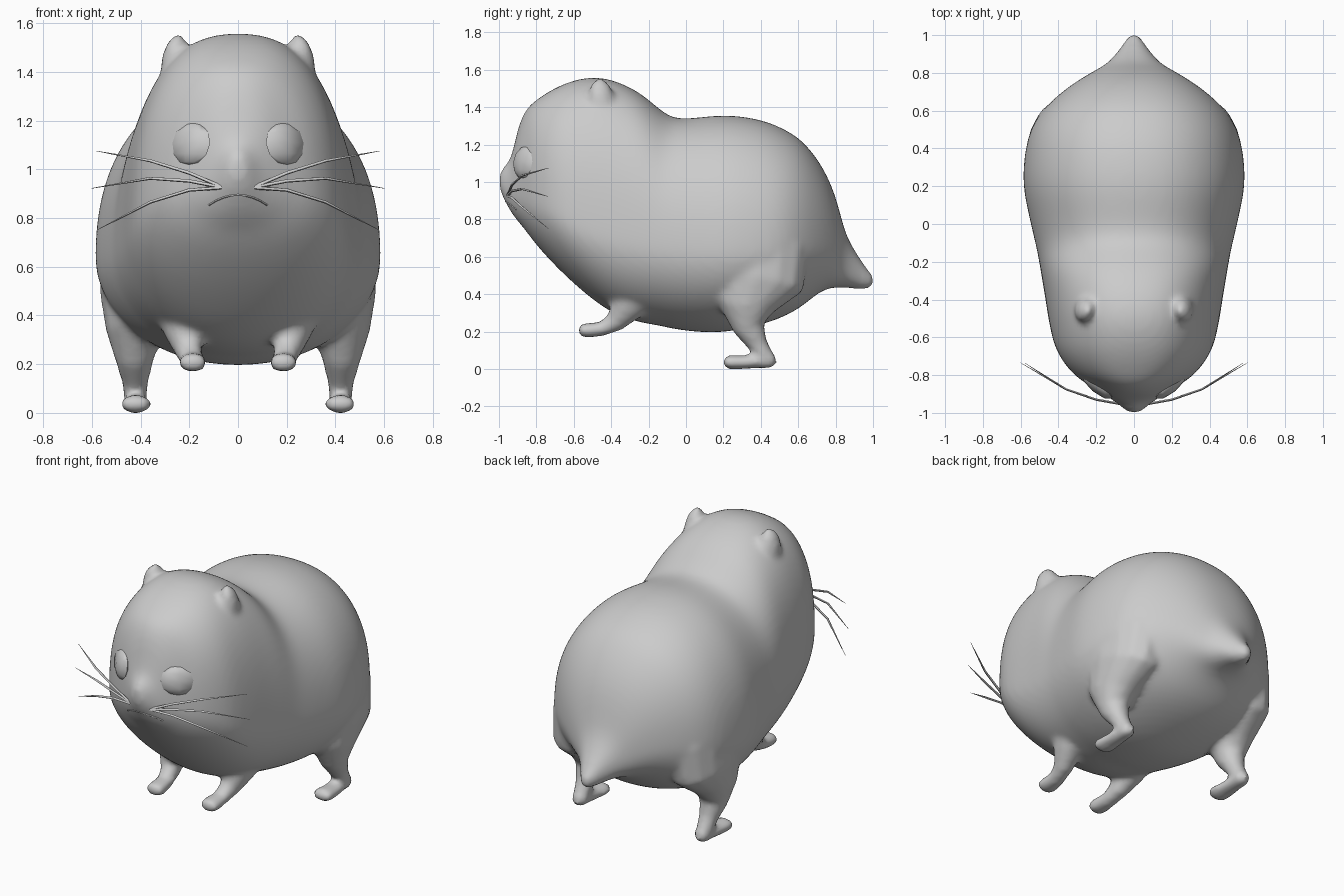
import bpy, bmesh, math
from mathutils import Vector, Matrix, Euler
from mathutils.bvhtree import BVHTree

if "Cube" in bpy.data.objects:
    bpy.data.objects.remove(bpy.data.objects["Cube"])


def smooth(ob):
    bpy.ops.object.select_all(action='DESELECT')
    ob.select_set(True)
    bpy.context.view_layer.objects.active = ob
    bpy.ops.object.shade_smooth_by_angle(angle=math.radians(60))


def finish(name, bm, mirror):
    """Turn a bmesh into a smooth object; mirrored parts get a copy at -x."""
    if mirror:
        dup = bmesh.ops.duplicate(bm, geom=bm.verts[:] + bm.edges[:] + bm.faces[:])["geom"]
        for v in dup:
            if isinstance(v, bmesh.types.BMVert):
                v.co.x *= -1
    bmesh.ops.recalc_face_normals(bm, faces=bm.faces)
    me = bpy.data.meshes.new(name)
    bm.to_mesh(me)
    bm.free()
    ob = bpy.data.objects.new(name, me)
    bpy.context.collection.objects.link(ob)
    smooth(ob)
    return ob


def skin(name, rings, mirror=False):
    """Join equal-length vertex rings into a capped surface."""
    bm = bmesh.new()
    vs = [[bm.verts.new(p) for p in r] for r in rings]
    n = len(vs[0])
    for a, b in zip(vs, vs[1:]):
        for i in range(n):
            j = (i + 1) % n
            bm.faces.new((a[i], a[j], b[j], b[i]))
    bm.faces.new(vs[0])
    bm.faces.new(vs[-1])
    return finish(name, bm, mirror)


def tube(name, pts, sides=14, mirror=True):
    """Tube through (x, y, z, side radius, depth radius) stations."""
    cs = [Vector(p[:3]) for p in pts]
    rings = []
    for k, p in enumerate(pts):
        t = (cs[min(k + 1, len(cs) - 1)] - cs[max(k - 1, 0)]).normalized()
        ref = Vector((0, 0, 1)) if abs(t.x) > 0.7 else Vector((1, 0, 0))
        u = (ref - t * ref.dot(t)).normalized()
        v = t.cross(u)
        rings.append([cs[k] + u * p[3] * math.cos(a) + v * p[4] * math.sin(a)
                      for a in (2 * math.pi * i / sides for i in range(sides))])
    return skin(name, rings, mirror)


def blob(name, centre, radii, rot, seg=14, ring=10):
    """Pair of rotated ellipsoids."""
    bm = bmesh.new()
    m = Matrix.Translation(centre) @ Euler(rot).to_matrix().to_4x4() @ Matrix.Diagonal((*radii, 1))
    bmesh.ops.create_uvsphere(bm, u_segments=seg, v_segments=ring, radius=1, matrix=m)
    return finish(name, bm, True)


def apply_all(ob):
    bpy.context.view_layer.objects.active = ob
    for m in [m.name for m in ob.modifiers]:
        bpy.ops.object.modifier_apply(modifier=m)


# Body, head and tail: stations of y, bottom z, widest z, top z, half width
STATIONS = [
    (-1.00, 0.96, 1.00, 1.06, 0.03), (-0.96, 0.88, 0.96, 1.09, 0.075),
    (-0.93, 0.83, 0.94, 1.14, 0.115), (-0.90, 0.79, 0.93, 1.29, 0.165),
    (-0.86, 0.745, 0.92, 1.39, 0.23), (-0.80, 0.66, 0.90, 1.445, 0.325),
    (-0.68, 0.53, 0.84, 1.52, 0.415), (-0.56, 0.42, 0.76, 1.56, 0.445),
    (-0.46, 0.34, 0.73, 1.565, 0.462), (-0.36, 0.28, 0.70, 1.54, 0.477),
    (-0.24, 0.245, 0.68, 1.48, 0.498), (-0.14, 0.23, 0.66, 1.39, 0.515),
    (-0.06, 0.21, 0.65, 1.335, 0.535), (0.08, 0.193, 0.64, 1.35, 0.567),
    (0.22, 0.193, 0.64, 1.365, 0.595), (0.40, 0.233, 0.64, 1.34, 0.58),
    (0.52, 0.275, 0.65, 1.29, 0.545), (0.62, 0.33, 0.67, 1.23, 0.475),
    (0.72, 0.42, 0.68, 1.105, 0.36), (0.79, 0.435, 0.65, 0.96, 0.25),
    (0.83, 0.435, 0.60, 0.81, 0.175), (0.86, 0.435, 0.55, 0.70, 0.13),
    (0.93, 0.425, 0.50, 0.59, 0.072), (0.98, 0.43, 0.475, 0.52, 0.04),
    (1.005, 0.445, 0.47, 0.495, 0.02)]
rings = []
for y, zb, zm, zt, w in STATIONS:
    top_e = 0.95 if y < -0.82 else 0.83 if y < -0.2 else 0.9
    ring = []
    for i in range(32):
        a = 2 * math.pi * i / 32
        s, c = math.sin(a), math.cos(a)
        e = top_e if s > 0 else 0.95
        ring.append((w * math.copysign(abs(c) ** e, c), y,
                     zm + (abs(s) ** e * (zt - zm) if s > 0 else s * (zm - zb))))
    rings.append(ring)
body = skin("body", rings)
body.modifiers.new("round", 'SUBSURF').levels = 2
apply_all(body)

# Front legs with forward-pointing paws
front_leg = tube("front_leg", [
    (0.25, -0.24, 0.45, 0.10, 0.13), (0.225, -0.31, 0.34, 0.08, 0.095),
    (0.20, -0.38, 0.25, 0.056, 0.056), (0.19, -0.45, 0.215, 0.05, 0.04),
    (0.185, -0.52, 0.207, 0.06, 0.04), (0.185, -0.555, 0.207, 0.056, 0.038),
    (0.185, -0.575, 0.207, 0.035, 0.022)])

# Hind legs: broad thigh tapering to the ankle, then a flat foot
hind_leg = tube("hind_leg", [
    (0.30, 0.40, 0.80, 0.16, 0.24), (0.375, 0.385, 0.64, 0.19, 0.28),
    (0.405, 0.375, 0.47, 0.165, 0.26), (0.425, 0.32, 0.33, 0.118, 0.155),
    (0.425, 0.335, 0.22, 0.08, 0.085), (0.422, 0.385, 0.13, 0.056, 0.054),
    (0.42, 0.43, 0.06, 0.047, 0.042)])
hind_foot = tube("hind_foot", [
    (0.42, 0.48, 0.06, 0.025, 0.025), (0.42, 0.45, 0.05, 0.048, 0.048),
    (0.42, 0.38, 0.04, 0.05, 0.037), (0.42, 0.29, 0.036, 0.06, 0.037),
    (0.42, 0.23, 0.037, 0.066, 0.038), (0.42, 0.20, 0.038, 0.045, 0.026)])

# Small ears sunk into the head
ear = blob("ear", (0.262, -0.45, 1.44), (0.052, 0.07, 0.118), (0.1, -0.2, 0.3))

# Fuse limbs and ears with the body and soften the joins
bpy.ops.object.select_all(action='DESELECT')
for ob in (body, front_leg, hind_leg, hind_foot, ear):
    ob.select_set(True)
bpy.context.view_layer.objects.active = body
bpy.ops.object.join()
rm = body.modifiers.new("fuse", 'REMESH')
rm.mode = 'VOXEL'
rm.voxel_size = 0.018
sm = body.modifiers.new("soften", 'SMOOTH')
sm.factor, sm.iterations = 0.5, 6
apply_all(body)
smooth(body)
bm = bmesh.new()
bm.from_mesh(body.data)
tree = BVHTree.FromBMesh(bm)
bm.free()


def on_face(x, z):
    """Point of the face seen from the front at x, z."""
    return tree.ray_cast(Vector((x, -2, z)), Vector((0, 1, 0)))[0]


# Eyes set into the face
blob("eye", on_face(0.195, 1.105) + Vector((0, 0.014, 0)), (0.105, 0.036, 0.09),
     (-0.15, 0, math.radians(40)), 8, 6)

# Whiskers, three to a side
for k, (z1, z2, z3) in enumerate([(0.985, 1.035, 1.075), (0.952, 0.963, 0.922), (0.915, 0.865, 0.75)]):
    tube(f"whisker_{k + 1}", [
        (0.06, -0.955, 0.925, 0.007, 0.007), (0.2, -0.93, z1, 0.007, 0.007),
        (0.36, -0.875, z2, 0.006, 0.006), (0.6 - 0.02 * abs(k - 1), -0.735, z3, 0.001, 0.001)], 6)

# Mouth line laid on the face
mouth = [(*on_face(i * 0.03, 0.895 - 2.9 * (i * 0.03) ** 2), 0.004, 0.004) for i in range(-4, 5)]
tube("mouth", mouth, 6, False)
